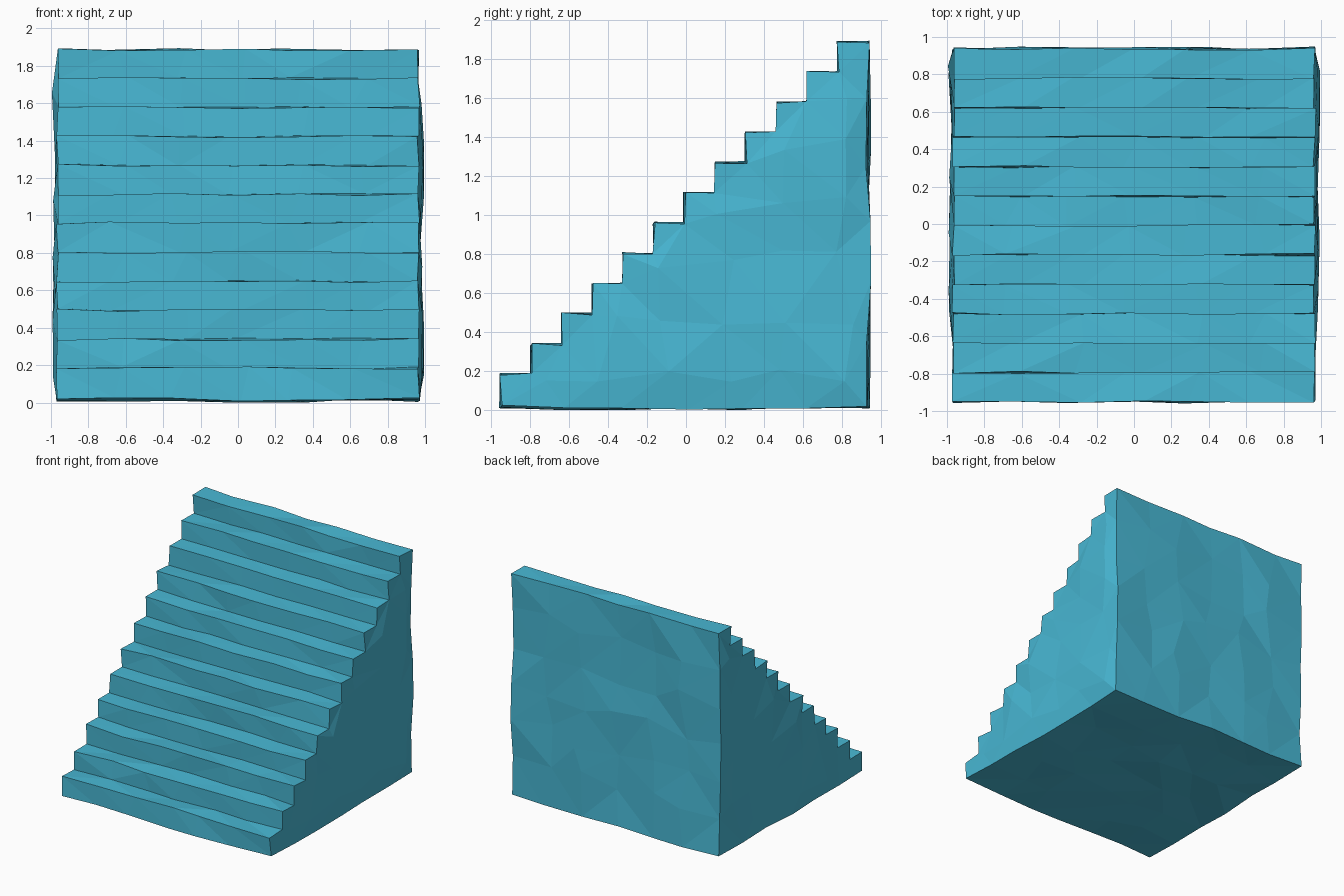
import bpy, bmesh, random
from mathutils import Vector
from mathutils.geometry import delaunay_2d_cdt

if "Cube" in bpy.data.objects:
    bpy.data.objects.remove(bpy.data.objects["Cube"])

random.seed(7)

def jit(a):
    return random.uniform(-a, a)

mat = bpy.data.materials.new("turquoise stone")
mat.diffuse_color = (0.065, 0.48, 0.66, 1)
mat.use_nodes = True
mat.node_tree.nodes["Principled BSDF"].inputs["Base Color"].default_value = mat.diffuse_color

# Stepped side profile as (y, z, kind)
N = 12
Y0, YB, Z0, ZT = -0.95, 0.935, 0.025, 1.895
dy, dz = (YB - Y0) / N, 0.155
profile = [(Y0, Z0, "corner")]
for i in range(N):
    z = 0.19 + i * dz
    y = Y0 + i * dy
    profile.append((y, z, "step"))
    profile.append((y + dy, z, "step"))
for i in range(1, 7):                                   # back wall
    z = ZT + (Z0 - ZT) * i / 6
    profile.append((YB, z, "back" if i < 6 else "corner"))
for i in range(1, 6):                                   # underside
    profile.append((YB + (Y0 - YB) * i / 6, Z0, "under"))

bm = bmesh.new()

# Slightly uneven rings of the profile along the width
SEG = 6
W = 0.965
rings = []
for s in range(SEG + 1):
    x = -W + 2 * W * s / SEG
    end = s in (0, SEG)
    ring = []
    for y, z, kind in profile:
        vx = x + (jit(0.008) if end else jit(0.06))
        if kind == "step":
            vy, vz = y + jit(0.007), z + jit(0.008)
        elif kind == "back":
            vy, vz = y + jit(0.014), z + (jit(0.02) if end else jit(0.07))
        elif kind == "under":
            vy, vz = y + (jit(0.02) if end else jit(0.07)), z - 0.005 + jit(0.014)
        else:
            vy, vz = y + jit(0.01), z - 0.003 + jit(0.01)
        ring.append(bm.verts.new((vx, vy, vz)))
    rings.append(ring)

n = len(profile)
for a, b in zip(rings, rings[1:]):
    for i in range(n):
        j = (i + 1) % n
        bm.faces.new((a[i], a[j], b[j], b[i]))

# Rough, gently bulging side walls
def side_wall(ring, sign):
    pts = [Vector((v.co.y, v.co.z)) for v in ring]
    for iy in range(6):
        for iz in range(6):
            y, z = -0.72 + iy * 0.31 + jit(0.06), 0.19 + iz * 0.29 + jit(0.06)
            if z < y + 0.95 - 0.07 and y < 0.87:
                pts.append(Vector((y, z)))
    edges = [(i, (i + 1) % n) for i in range(n)]
    co, _, faces, orig, _, _ = delaunay_2d_cdt(pts, edges, [], 1, 1e-6)
    verts = []
    for c, o in zip(co, orig):
        if o and o[0] < n:
            verts.append(ring[o[0]])
        else:
            verts.append(bm.verts.new((sign * (W + 0.017 + jit(0.013)), c.x, c.y)))
    for f in faces:
        bm.faces.new([verts[i] for i in f])

side_wall(rings[0], -1)
side_wall(rings[-1], 1)

bmesh.ops.triangulate(bm, faces=bm.faces[:])
bmesh.ops.recalc_face_normals(bm, faces=bm.faces[:])

# Rest exactly on the ground
low = min(v.co.z for v in bm.verts)
bmesh.ops.translate(bm, verts=bm.verts[:], vec=(0, 0, -low))

mesh = bpy.data.meshes.new("staircase")
bm.to_mesh(mesh)
bm.free()
mesh.materials.append(mat)
obj = bpy.data.objects.new("staircase", mesh)
bpy.context.collection.objects.link(obj)
